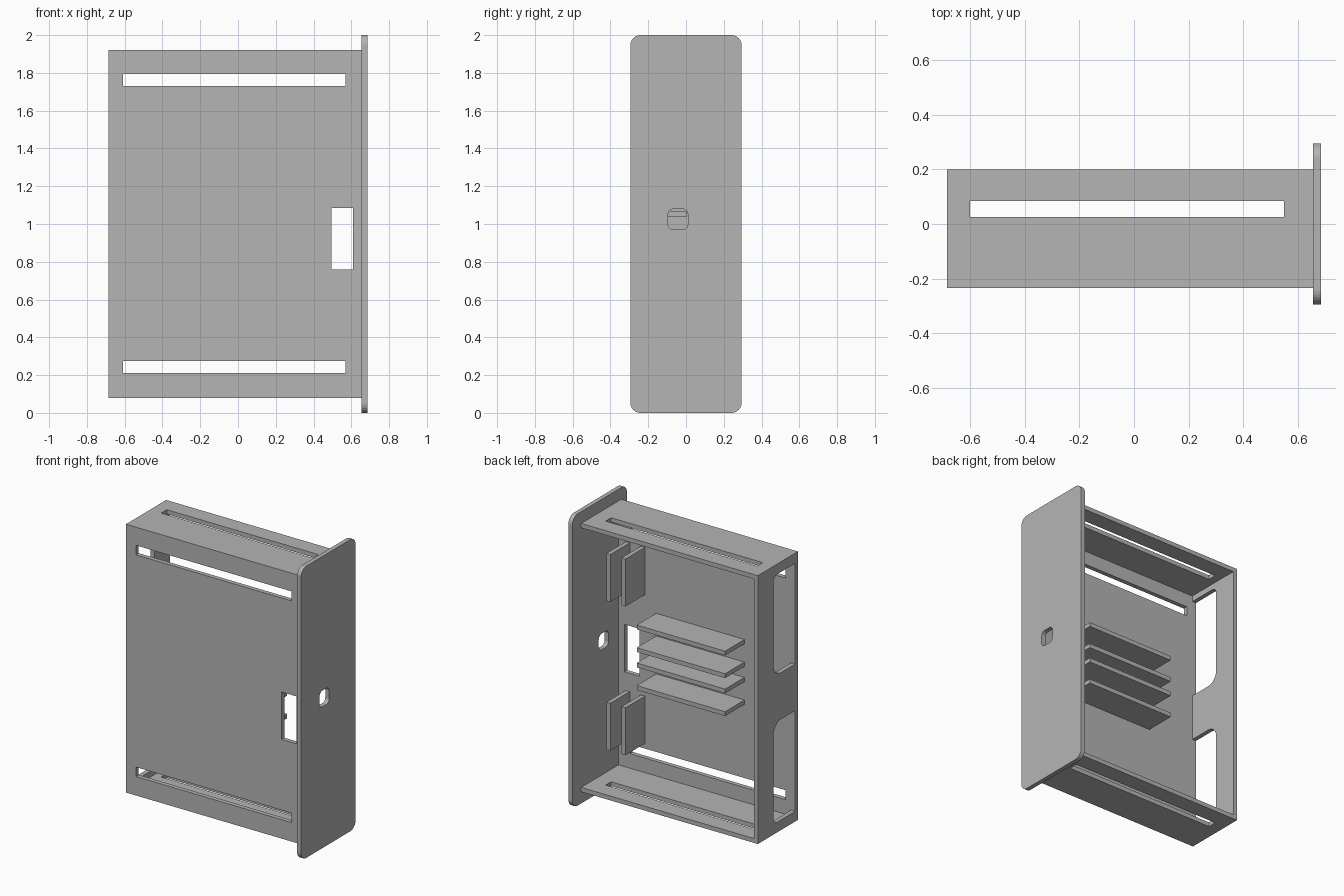
import bpy, bmesh
from mathutils import Matrix, Vector

cube = bpy.data.objects.get("Cube")
if cube:
    bpy.data.objects.remove(cube, do_unlink=True)

grey = bpy.data.materials.new("plain_grey")
grey.use_nodes = True
colour = (0.46, 0.46, 0.46, 1)
grey.diffuse_color = colour
grey.node_tree.nodes["Principled BSDF"].inputs["Base Color"].default_value = colour

T = 0.03                      # sheet thickness
LEFT, RIGHT = -0.685, 0.655   # box extents, up to the face plate
FRONT, BACK = -0.235, 0.20
LOW, HIGH = 0.08, 1.92
INNER = FRONT + T

# Sheet orientation: which world axes the outline's u, v and normal follow
AXES = {
    "x": Matrix(((0, 0, 1), (1, 0, 0), (0, 1, 0))),
    "y": Matrix(((1, 0, 0), (0, 0, -1), (0, 1, 0))),
    "z": Matrix.Identity(3),
}


def rounded(corners, steps=8):
    """Outline from (u, v, radius) corners, each filleted by its radius."""
    out = []
    for i, (u, v, r) in enumerate(corners):
        p = Vector((u, v))
        if r == 0:
            out.append(p)
            continue
        a = p + (Vector(corners[i - 1][:2]) - p).normalized() * r
        b = p + (Vector(corners[(i + 1) % len(corners)][:2]) - p).normalized() * r
        centre = a + b - p
        for k in range(steps + 1):
            d = a.lerp(b, k / steps) - centre
            out.append(centre + d.normalized() * r)
    return out


def rect(u0, u1, v0, v1, r=0):
    return rounded([(u0, v0, r), (u1, v0, r), (u1, v1, r), (u0, v1, r)])


def sheet(name, axis, start, outline, holes=()):
    """Flat sheet of thickness T, beginning at `start` along its axis."""
    curve = bpy.data.curves.new(name, "CURVE")
    curve.dimensions = "2D"
    curve.fill_mode = "BOTH"
    curve.extrude = T / 2
    for loop in (outline, *holes):
        spline = curve.splines.new("POLY")
        spline.points.add(len(loop) - 1)
        for point, p in zip(spline.points, loop):
            point.co = (p.x, p.y, 0, 1)
        spline.use_cyclic_u = True
    source = bpy.data.objects.new(name + "_outline", curve)
    bpy.context.collection.objects.link(source)
    bpy.context.view_layer.update()
    mesh = bpy.data.meshes.new_from_object(
        source.evaluated_get(bpy.context.evaluated_depsgraph_get()))
    bpy.data.objects.remove(source, do_unlink=True)

    offset = Vector([start + T / 2 if a == axis else 0 for a in "xyz"])
    mesh.transform(Matrix.Translation(offset) @ AXES[axis].to_4x4())
    bm = bmesh.new()
    bm.from_mesh(mesh)
    bmesh.ops.remove_doubles(bm, verts=bm.verts, dist=0.0001)
    bmesh.ops.recalc_face_normals(bm, faces=bm.faces)
    bm.to_mesh(mesh)
    bm.free()
    mesh.name = name
    mesh.materials.clear()
    mesh.materials.append(grey)
    for poly in mesh.polygons:
        poly.use_smooth = False
    obj = bpy.data.objects.new(name, mesh)
    bpy.context.collection.objects.link(obj)
    return obj


# Face plate with finger hole
sheet("face_plate", "x", RIGHT, rect(-0.295, 0.295, 0, 2, 0.055),
      [rect(-0.095, 0.01, 0.97, 1.08, 0.03)])

# Front panel with two long slots and a window
sheet("front_panel", "y", FRONT, rect(LEFT, RIGHT, LOW, HIGH),
      [rect(-0.61, 0.57, 1.73, 1.795), rect(-0.61, 0.57, 0.21, 0.275),
       rect(0.495, 0.61, 0.76, 1.085)])

# Top and bottom panels with a long slot each
for name, z in (("bottom_panel", LOW), ("top_panel", HIGH - T)):
    sheet(name, "z", z, rect(LEFT + T, RIGHT, INNER, BACK),
          [rect(-0.60, 0.55, 0.025, 0.085)])

# Side panel with two notches open toward the front panel
notch = 0.03
side = [(INNER, LOW, 0), (BACK, LOW, 0), (BACK, HIGH, 0), (INNER, HIGH, 0)]
for z0, z1, r0, r1 in ((1.16, 1.85, 0.08, 0.04), (0.15, 0.84, 0.04, 0.08)):
    side += [(INNER, z1, 0), (notch, z1, r1), (notch, z0, r0), (INNER, z0, 0)]
sheet("side_panel", "x", LEFT, rounded(side))

# Four shelves behind the front panel
for i, z in enumerate((0.78, 0.935, 1.04, 1.195)):
    sheet(f"shelf_{i + 1}", "z", z, rect(-0.30, 0.37, INNER, 0.005))

# Two pairs of upright fins near the face plate
for level, z in (("lower", 0.31), ("upper", 1.33)):
    for place, x in (("inner", 0.455), ("outer", 0.57)):
        sheet(f"{level}_{place}_fin", "x", x, rect(INNER, 0.005, z, z + 0.325))
